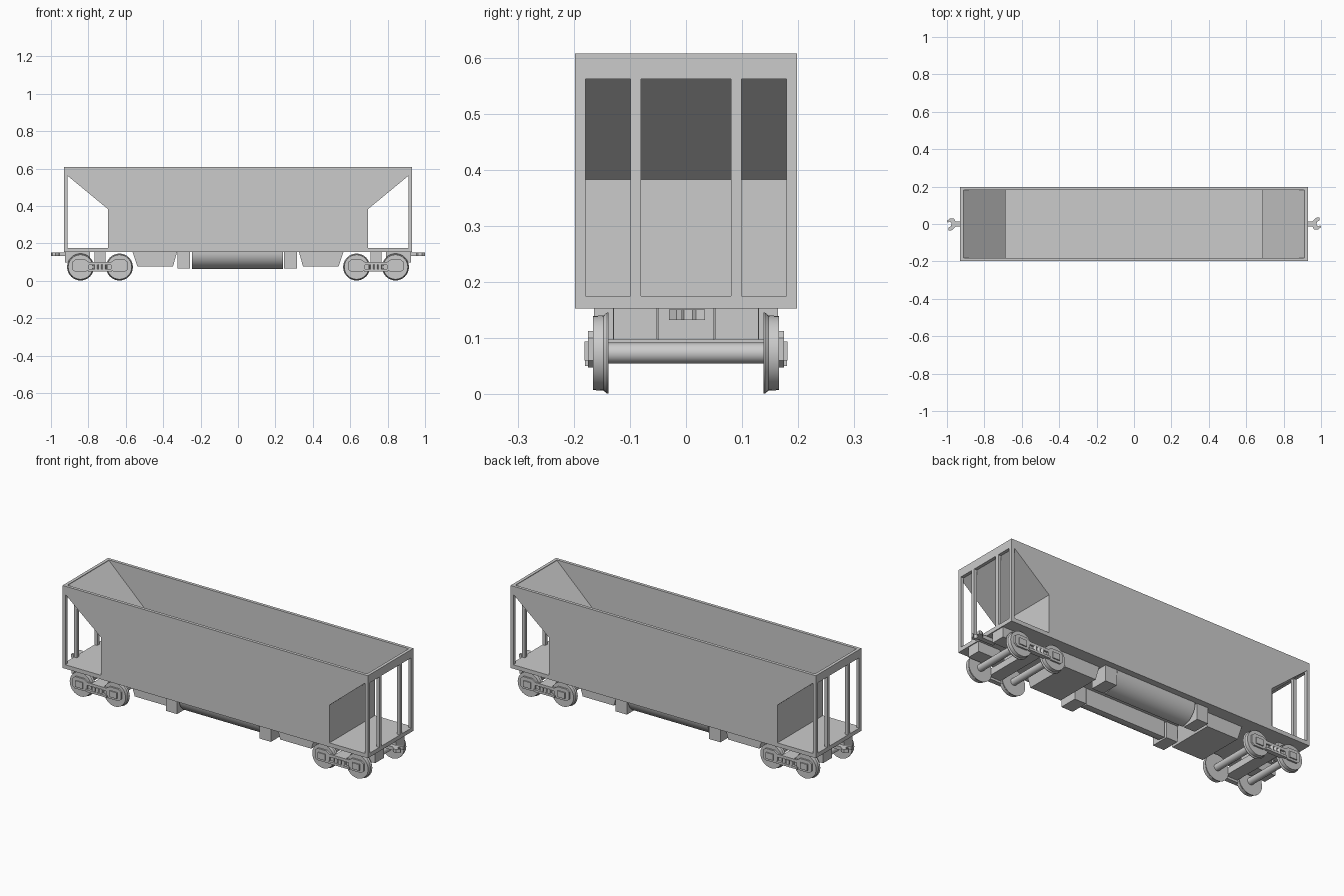
import bpy, bmesh, math
from mathutils import Matrix, Vector

if "Cube" in bpy.data.objects:
    bpy.data.objects.remove(bpy.data.objects["Cube"], do_unlink=True)

grey = bpy.data.materials.new("plain grey")
grey.use_nodes = True
COLOR = (0.6, 0.6, 0.6, 1)
grey.diffuse_color = COLOR
grey.node_tree.nodes["Principled BSDF"].inputs["Base Color"].default_value = COLOR


def finish(name, bm, smooth=False):
    bmesh.ops.recalc_face_normals(bm, faces=bm.faces)
    mesh = bpy.data.meshes.new(name)
    bm.to_mesh(mesh)
    bm.free()
    mesh.materials.append(grey)
    ob = bpy.data.objects.new(name, mesh)
    bpy.context.collection.objects.link(ob)
    if smooth:
        bpy.ops.object.select_all(action='DESELECT')
        ob.select_set(True)
        bpy.context.view_layer.objects.active = ob
        bpy.ops.object.shade_smooth_by_angle(angle=math.radians(35))
    return ob


def prism(name, pts, axis, a, b, smooth=False):
    """Extrude a flat outline along an axis from a to b."""
    place = {'x': lambda p: (a, p[0], p[1]),
             'y': lambda p: (p[0], a, p[1]),
             'z': lambda p: (p[0], p[1], a)}[axis]
    bm = bmesh.new()
    face = bm.faces.new([bm.verts.new(place(p)) for p in pts])
    out = bmesh.ops.extrude_face_region(bm, geom=[face])
    shift = Vector([(b - a) * (axis == k) for k in 'xyz'])
    bmesh.ops.translate(bm, vec=shift, verts=[v for v in out['geom'] if isinstance(v, bmesh.types.BMVert)])
    return finish(name, bm, smooth)


def box(name, x0, x1, y0, y1, z0, z1):
    return prism(name, [(x0, y0), (x1, y0), (x1, y1), (x0, y1)], 'z', z0, z1)


def lathe(name, profile, x, z, steps=32):
    """Turn (radius, y) points about a crosswise axle line."""
    bm = bmesh.new()
    verts = [bm.verts.new((x + r, y, z)) for r, y in profile]
    edges = [bm.edges.new(pair) for pair in zip(verts, verts[1:])]
    bmesh.ops.spin(bm, geom=verts + edges, cent=(x, 0, z), axis=(0, 1, 0),
                   angle=math.tau, steps=steps)
    bmesh.ops.remove_doubles(bm, verts=bm.verts, dist=0.0001)
    return finish(name, bm, True)


END, INNER, BULK = 0.929, 0.912, 0.695
HALF, WALL = 0.198, 0.181
SILL, DECK, SLOPE, LINTEL, TOP = 0.153, 0.175, 0.383, 0.562, 0.607

# Deck and long side walls with slanted end cutaways
box("deck", -END, END, -HALF, HALF, SILL, DECK)
half = [(END, TOP), (END, LINTEL), (INNER, LINTEL), (BULK, SLOPE), (BULK, SILL)]
side = half + [(-x, z) for x, z in reversed(half)]
for s, word in ((-1, "front"), (1, "back")):
    prism(word + "_side_wall", side, 'y', s * WALL, s * HALF)

    # Rounded tanks between square brackets
    arc = [(0.075 + 0.088 * math.cos(t), SILL - 0.089 * math.sin(t))
           for t in [i * math.pi / 24 for i in range(13)]]
    tank = arc + [(0.066, 0.064), (0.066, SILL)]
    prism(word + "_tank", [(s * y, z) for y, z in tank], 'x', -0.245, 0.24, True)
    for x0, x1 in ((-0.324, -0.256), (0.245, 0.315)):
        box(word + "_tank_bracket", x0, x1, *sorted((s * 0.064, s * 0.164)), 0.066, SILL)

# Outlines for the parts repeated at each end
slope = [(INNER, LINTEL), (BULK, SLOPE), (BULK, DECK - 0.01), (BULK - 0.008, DECK - 0.01),
         (BULK - 0.008, SLOPE + 0.008), (INNER, TOP - 0.003)]
chute = [(0.563, SILL), (0.537, 0.075), (0.348, 0.075), (0.326, SILL)]
frame_end = [(0.148, 0.06), (0.148, 0.1), (0.132, 0.113), (0.078, 0.113),
             (0.058, 0.1), (0.058, 0.062), (0.074, 0.048), (0.134, 0.048)]
wheel = [(0, 0.138), (0.072, 0.138), (0.072, 0.141), (0.067, 0.147), (0.066, 0.166), (0, 0.166)]
coupler = [(-0.06, -0.013), (0.025, -0.013), (0.033, -0.028), (0.055, -0.03), (0.071, -0.017),
           (0.068, -0.007), (0.055, -0.014), (0.046, -0.004), (0.05, 0.012), (0.062, 0.018),
           (0.063, 0.034), (0.047, 0.034), (0.033, 0.024), (0.025, 0.013), (-0.06, 0.013)]

for e, word in ((-1, "left"), (1, "right")):
    def mir(pts):
        return [(e * x, z) for x, z in pts]

    # Open end frame
    x0, x1 = sorted((e * INNER, e * END))
    box(word + "_end_header", x0, x1, -HALF, HALF, LINTEL, TOP)
    for s in (-1, 1):
        for a, b in ((0.08, 0.099), (0.179, HALF)):
            box(word + "_end_post", x0, x1, *sorted((s * a, s * b)), DECK, LINTEL)

    # Slope sheet with bulkhead, and discharge chute
    prism(word + "_slope_sheet", mir(slope), 'y', -WALL, WALL)
    prism(word + "_chute", mir(chute), 'y', -0.13, 0.13)

    # Buffer blocks and coupler
    for s in (-1, 1):
        box(word + "_buffer_block", *sorted((e * 0.79, e * 0.924)),
            *sorted((s * 0.052, s * 0.129)), 0.098, SILL)
    prism(word + "_coupler", [(e * (END + x), e * y) for x, y in coupler], 'z', 0.132, 0.151)

    # Truck: bolster, pivot, wheels, axles and side frames
    cx = e * 0.738
    box(word + "_bolster", cx - 0.036, cx + 0.036, -0.165, 0.165, 0.062, 0.098)
    box(word + "_pivot", cx - 0.03, cx + 0.03, -0.05, 0.05, 0.09, SILL)
    for d in (-1, 1):
        wx = cx + d * 0.104
        lathe(word + "_axle", [(0, -0.14), (0.0185, -0.14), (0.0185, 0.14), (0, 0.14)], wx, 0.0735, 24)
        for s in (-1, 1):
            lathe(word + "_wheel", [(r, s * y) for r, y in wheel], wx, 0.0735)
            prism(word + "_frame_end", [(cx + d * x, z) for x, z in frame_end],
                  'y', s * 0.164, s * 0.175)
            box(word + "_bearing_box", wx - 0.022, wx + 0.022,
                *sorted((s * 0.17, s * 0.181)), 0.06, 0.094)
    for s in (-1, 1):
        box(word + "_frame_top_bar", cx - 0.065, cx + 0.065, *sorted((s * 0.165, s * 0.175)), 0.084, 0.1)
        box(word + "_spring_plank", cx - 0.065, cx + 0.065, *sorted((s * 0.155, s * 0.18)), 0.05, 0.062)
        for k in (-1, 0, 1):
            bm = bmesh.new()
            bmesh.ops.create_cone(bm, cap_ends=True, segments=12, radius1=0.009, radius2=0.009,
                                  depth=0.026, matrix=Matrix.Translation((cx + k * 0.022, s * 0.17, 0.074)))
            finish(word + "_spring", bm, True)
